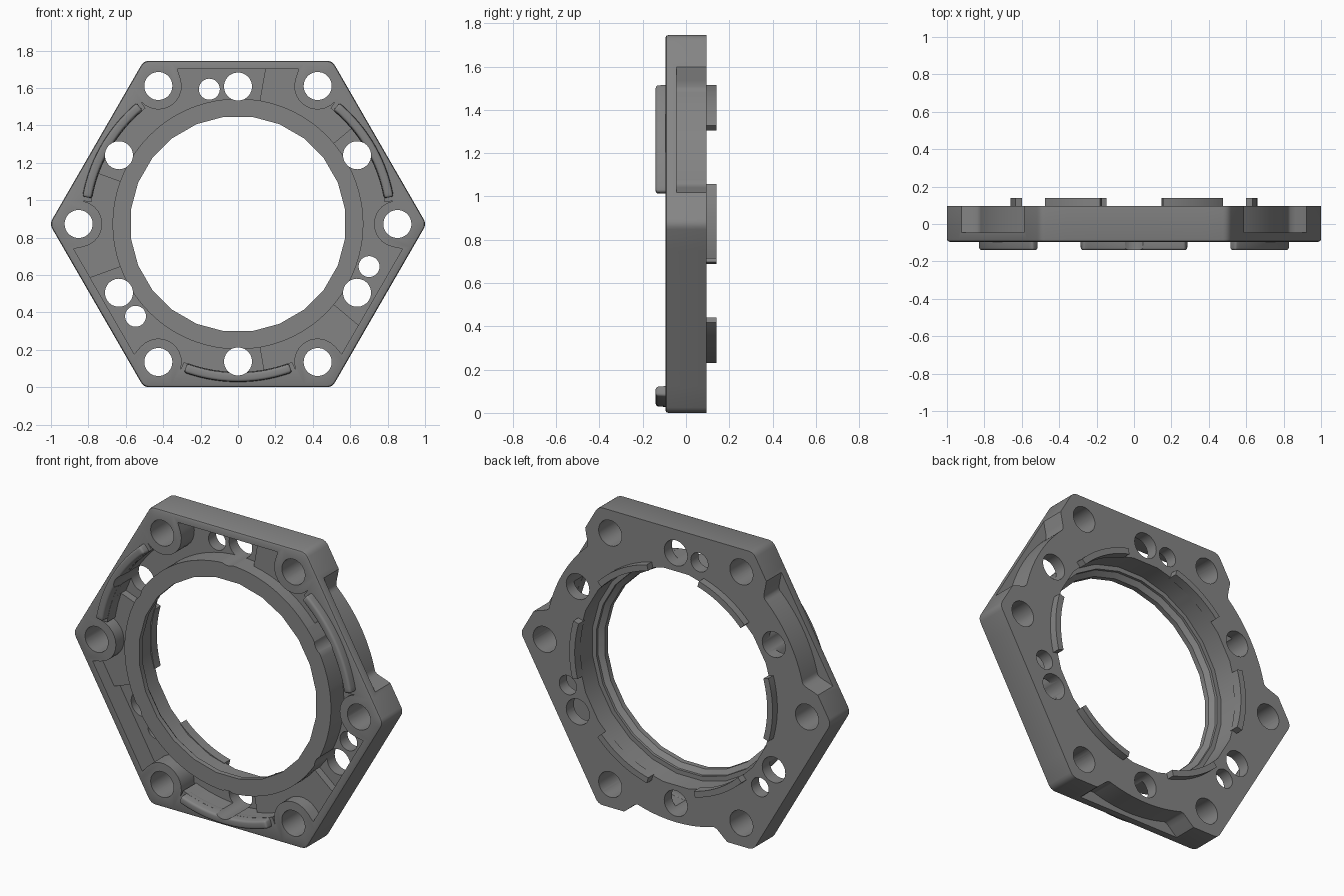
import bpy, bmesh
from math import sin, cos, radians, sqrt, floor
from mathutils import Matrix

if "Cube" in bpy.data.objects:
    bpy.data.objects.remove(bpy.data.objects["Cube"])

APOTHEM = 0.8725          # also the height of the ring's axis
CORNER_R = 0.852          # distance of the corner holes from the axis
BOSS = 0.125
FRONT, BACK = -0.095, 0.095

grey = bpy.data.materials.new("dark_grey")
grey.use_nodes = True
colour = (0.23, 0.23, 0.23, 1)
grey.diffuse_color = colour
grey.node_tree.nodes["Principled BSDF"].inputs["Base Color"].default_value = colour


def finish(name, bm):
    bmesh.ops.recalc_face_normals(bm, faces=bm.faces)
    mesh = bpy.data.meshes.new(name)
    bm.to_mesh(mesh)
    bm.free()
    mesh.materials.append(grey)
    ob = bpy.data.objects.new(name, mesh)
    bpy.context.collection.objects.link(ob)
    return ob


def sweep(name, angles, profile, closed=False):
    """Sweep a (radius, y) section, which may vary with angle, about the axis."""
    bm = bmesh.new()
    loops = [[bm.verts.new((r * cos(radians(a)), y, APOTHEM + r * sin(radians(a))))
              for r, y in profile(a)] for a in angles]
    n = len(loops[0])
    for i in range(len(loops) if closed else len(loops) - 1):
        p, q = loops[i], loops[(i + 1) % len(loops)]
        for j in range(n):
            k = (j + 1) % n
            bm.faces.new((p[j], p[k], q[k], q[j]))
    if not closed:
        bm.faces.new(loops[0])
        bm.faces.new(loops[-1])
    return finish(name, bm)


def block(r0, r1, y0, y1):
    return [(r0, y0), (r1, y0), (r1, y1), (r0, y1)]


def select(ob):
    bpy.ops.object.select_all(action='DESELECT')
    ob.select_set(True)
    bpy.context.view_layer.objects.active = ob


def cut(ob, cutter):
    mod = ob.modifiers.new("cut", 'BOOLEAN')
    mod.operation = 'DIFFERENCE'
    mod.solver = 'EXACT'
    mod.object = cutter
    select(ob)
    bpy.ops.object.modifier_apply(modifier=mod.name)
    bpy.data.objects.remove(cutter)


def drill(ob, dist, a, radius):
    bm = bmesh.new()
    place = (Matrix.Translation((dist * cos(radians(a)), 0, APOTHEM + dist * sin(radians(a))))
             @ Matrix.Rotation(radians(90), 4, 'X') @ Matrix.Rotation(radians(3.7), 4, 'Z'))
    bmesh.ops.create_cone(bm, cap_ends=True, segments=32, radius1=radius, radius2=radius,
                          depth=0.6, matrix=place)
    cut(ob, finish("drill", bm))


def smooth(ob, angle=32):
    select(ob)
    bpy.ops.object.shade_smooth_by_angle(angle=radians(angle))


def span(a, b, steps):
    return [a + (b - a) * i / steps for i in range(steps + 1)]


# Hexagonal body with rounded corners and a stepped, faceted opening
def hexagon(a):
    d = (a + 30) % 60 - 30
    if abs(d) < 1.44:
        c = 0.9498
        return c * cos(radians(d)) + sqrt(max(0, 0.05 ** 2 - (c * sin(radians(d))) ** 2))
    return APOTHEM / cos(radians(30 - abs(d)))


def body_section(a):
    facet = 1 / cos(radians((a + 7.5) % 15 - 7.5))
    h = hexagon(a)
    inner = [(0.628, BACK), (0.628, -0.03), (0.602, -0.03), (0.602, -0.045), (0.573, -0.065), (0.573, FRONT)]
    return [(r * facet, y) for r, y in inner] + [
        (h - 0.014, FRONT), (h - 0.004, FRONT + 0.004), (h, FRONT + 0.014), (h, BACK)]


steps = [-1.44, -0.7, 0, 0.7, 1.44, 7.5, 22.5, 37.5, 52.5]
body = sweep("hexagonal_body", [60 * k + s for k in range(6) for s in steps], body_section, True)


# Front pockets, which leave a boss around each corner hole
def pocket_edge(a):
    d = abs((a + 30) % 60 - 30)
    if d < 8.44:
        s = CORNER_R * sin(radians(d))
        return CORNER_R * cos(radians(d)) - sqrt(max(0, BOSS ** 2 - s * s))
    if floor(a / 60) % 2 == 0:
        return 0.793
    return 0.828 / cos(radians(30 - d))


half = [0, 2, 4, 5.5, 7, 8, 8.43, 8.6, 10, 15, 20, 25]
pocket_angles = sorted({60 * k + s * d for k in range(6) for d in half for s in (-1, 1)}
                       | {60 * k + 30 for k in range(6)})
for centre in (0, 120, 240):
    ends = (centre - 40, centre + 40)
    turns = [a + t for a in pocket_angles for t in (-360, 0)]
    arc = sorted({a for a in turns if ends[0] < a < ends[1]} | set(ends))
    cut(body, sweep("deep_pocket", arc, lambda a: block(0.67, pocket_edge(a), -0.2, 0.025)))
cut(body, sweep("shallow_pocket", pocket_angles,
                lambda a: block(0.6705, pocket_edge(a) - 0.0005, -0.19, -0.02), True))

# Scooped relief behind three of the outer sides
for side in (30, 150, 270):
    def scoop(a):
        t = min(1, max(0, (abs(a - side) - 17) / 5.5))
        return block(0.845 + 0.11 * t * t * (3 - 2 * t), 1.2, -0.045, 0.2)
    cut(body, sweep("side_relief", span(side - 23, side + 23, 46), scoop))

# Through holes: corners, side middles and three small ones
for k in range(6):
    drill(body, CORNER_R, 60 * k, 0.075)
    drill(body, 0.735, 30 + 60 * k, 0.075)
for k in range(3):
    drill(body, 0.737, 102 + 120 * k, 0.056)
smooth(body)

# Curved ribs on the front, notched by the middle holes of the relieved sides
for name, side in (("left_rib", 30), ("right_rib", 150), ("bottom_rib", 270)):
    rib = sweep(name, span(side - 20, side + 20, 20),
                lambda a: [(0.79, -0.06), (0.847, -0.06), (0.842, -0.14), (0.797, -0.14)])
    bevel = rib.modifiers.new("round", 'BEVEL')
    bevel.width = 0.012
    bevel.segments = 3
    select(rib)
    bpy.ops.object.modifier_apply(modifier=bevel.name)
    drill(rib, 0.735, side, 0.075)
    smooth(rib)

# Locating tabs around the back of the opening
for k in range(6):
    start = -14 if k % 2 == 0 else -16.3
    tab = sweep(f"back_tab_{k + 1}", span(60 * k + start, 60 * k + 16.3, 14),
                lambda a: block(0.625, 0.66, 0.085, 0.14))
    smooth(tab)
